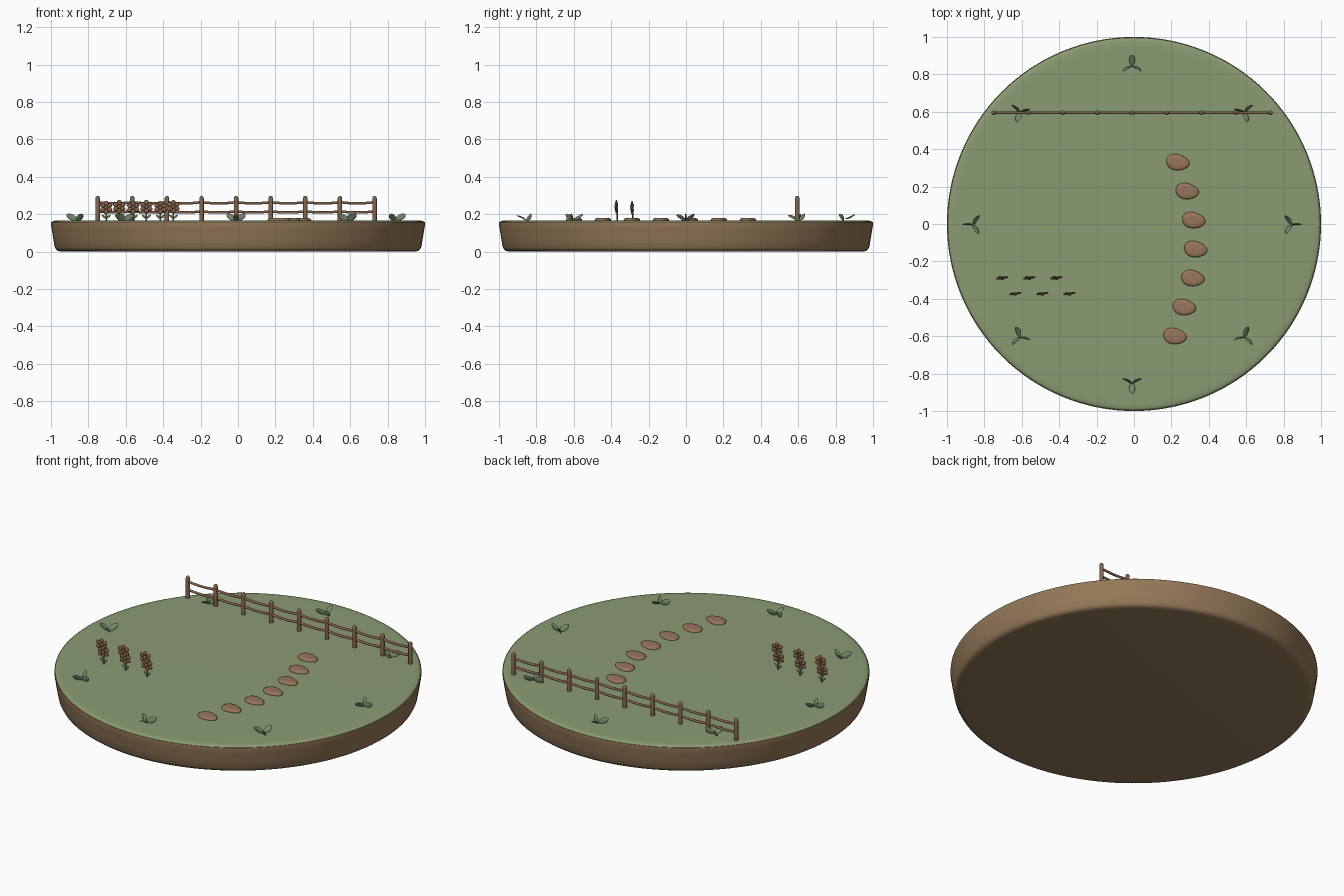
import bpy, bmesh, math
from mathutils import Vector, Matrix

if "Cube" in bpy.data.objects:
    bpy.data.objects.remove(bpy.data.objects["Cube"])

def material(name, r, g, b):
    lin = [((c / 255 + 0.055) / 1.055) ** 2.4 for c in (r, g, b)]
    m = bpy.data.materials.new(name)
    m.diffuse_color = (*lin, 1)
    m.use_nodes = True
    m.node_tree.nodes["Principled BSDF"].inputs["Base Color"].default_value = m.diffuse_color
    return m

GRASS = material("grass green", 139, 155, 115)
SOIL = material("soil brown", 148, 120, 88)
STONE = material("stone brown", 152, 118, 90)
WOOD = material("wood brown", 134, 101, 77)
LEAF = material("leaf green", 118, 137, 106)
PETAL = material("petal brown", 132, 98, 74)
TOP = 0.167

def finish(bm, name, mat, angle=50):
    bmesh.ops.recalc_face_normals(bm, faces=bm.faces)
    me = bpy.data.meshes.new(name)
    bm.to_mesh(me)
    bm.free()
    me.materials.append(mat)
    for p in me.polygons:
        p.use_smooth = True
    me.set_sharp_from_angle(angle=math.radians(angle))
    ob = bpy.data.objects.new(name, me)
    bpy.context.collection.objects.link(ob)
    return ob

def skin(bm, rings):
    """Join closed rings of points with quads and cap both ends."""
    vs = [[bm.verts.new(p) for p in ring] for ring in rings]
    n = len(vs[0])
    for a, b in zip(vs, vs[1:]):
        for i in range(n):
            bm.faces.new((a[i], a[(i + 1) % n], b[(i + 1) % n], b[i]))
    bm.faces.new(vs[0][::-1])
    bm.faces.new(vs[-1])

def lathe(bm, profile, n, x=0, y=0):
    skin(bm, [[(x + r * math.cos(2 * math.pi * i / n), y + r * math.sin(2 * math.pi * i / n), z)
               for i in range(n)] for r, z in profile])

def blob(bm, centre, d, w, length, width, thick, bend=0.0):
    """Flat ellipsoid along d and w, bent along its thin direction."""
    d, c = Vector(d).normalized(), Vector(centre)
    nrm = d.cross(Vector(w)).normalized()
    w = nrm.cross(d)
    m = Matrix((d * length, w * width, nrm * thick)).transposed()
    res = bmesh.ops.create_uvsphere(bm, u_segments=12, v_segments=8, radius=1)
    for v in res["verts"]:
        t = v.co.x
        v.co = c + m @ v.co + nrm * bend * t * t

# Earth disc
bm = bmesh.new()
lathe(bm, [(0.945, 0), (0.962, 0.003), (0.973, 0.011), (0.98, 0.025), (0.988, 0.07),
           (0.996, 0.12), (1.0, 0.145), (0.999, 0.157)], 128)
finish(bm, "earth_disc", SOIL)

# Grass covering with a soft rim
bm = bmesh.new()
lathe(bm, [(0.99, 0.15), (0.996, 0.157), (0.993, 0.161), (0.985, 0.1645),
           (0.97, 0.1665), (0.94, TOP)], 128)
finish(bm, "grass_top", GRASS)

# Stepping stones, egg shaped with a rounded edge
path = [(0.235, 0.33), (0.285, 0.175), (0.32, 0.02), (0.33, -0.135),
        (0.315, -0.29), (0.27, -0.445), (0.22, -0.6)]
for k, (x, y) in enumerate(path):
    bm = bmesh.new()
    rings = []
    for s, z in ((0.95, 0.16), (1.0, 0.168), (0.97, 0.174), (0.86, 0.178), (0.5, 0.179)):
        ring = []
        for i in range(28):
            a = 2 * math.pi * i / 28
            ring.append((x + s * 0.062 * math.cos(a),
                         y + s * (0.043 * math.sin(a) * (1 - 0.18 * math.cos(a))
                                  - 0.006 * math.cos(a)), z))
        rings.append(ring)
    skin(bm, rings)
    finish(bm, f"stepping_stone_{k + 1}", STONE)

# Fence posts with rounded tops
FY, STEP, X0 = 0.595, 0.185, -0.75
for k in range(9):
    bm = bmesh.new()
    lathe(bm, [(0.012, 0.15), (0.012, 0.284), (0.0105, 0.291), (0.006, 0.296)], 14,
          X0 + k * STEP, FY)
    finish(bm, f"fence_post_{k + 1}", WOOD)

# Fence rails sagging a little between the posts
for name, z in (("lower_rail", 0.215), ("upper_rail", 0.264)):
    bm = bmesh.new()
    rings = []
    for j in range(65):
        x = X0 + j * STEP / 8
        zc = z - 0.006 * math.sin(math.pi * (j % 8) / 8)
        rings.append([(x, FY + 0.007 * math.cos(a), zc + 0.007 * math.sin(a))
                      for a in [2 * math.pi * i / 10 for i in range(10)]])
    skin(bm, rings)
    finish(bm, name, WOOD)

# Ring of three-leaved sprouts
for k in range(8):
    a0 = k * math.pi / 4
    r = 0.86 if k % 2 == 0 else 0.85
    c = Vector((r * math.cos(a0) - 0.01, r * math.sin(a0), TOP))
    if k % 2 == 0:
        c -= Vector((math.cos(a0), math.sin(a0), 0)) * 0.01
    bm = bmesh.new()
    for j in range(3):
        a = a0 + j * 2 * math.pi / 3
        d = Vector((math.cos(a), math.sin(a), 0.5)).normalized()
        w = d.cross(Vector((0, 1, 0)))
        blob(bm, c + d * 0.032 + Vector((0, 0, 0.002)), d, w, 0.031, 0.016, 0.004, 0.005)
    finish(bm, f"sprout_{k + 1}", LEAF)

# Two rows of flowers facing the front
spots = [(-0.705 + 0.145 * i, -0.288) for i in range(3)] + \
        [(-0.635 + 0.145 * i, -0.372) for i in range(3)]
for k, (x, y) in enumerate(spots):
    zc = 0.235 if k < 3 else 0.24
    bm = bmesh.new()
    lathe(bm, [(0.004, 0.16), (0.004, zc)], 8, x, y + 0.004)
    for s in (-1, 1):
        blob(bm, (x + s * 0.012, y + 0.004, 0.187), (s, 0, 0.8), (-0.8 * s, 0, 1),
             0.015, 0.006, 0.003)
    finish(bm, f"flower_stem_{k + 1}", LEAF)
    bm = bmesh.new()
    for j in range(6):
        a = math.pi / 6 + j * math.pi / 3
        d = Vector((math.cos(a), 0.15 * math.cos(a), math.sin(a)))
        blob(bm, Vector((x, y, zc)) + d * 0.022, d, (-math.sin(a), 0, math.cos(a)),
             0.0145, 0.0125, 0.006)
    blob(bm, (x, y - 0.004, zc), (1, 0, 0), (0, 0, 1), 0.011, 0.011, 0.007)
    finish(bm, f"flower_head_{k + 1}", PETAL)
